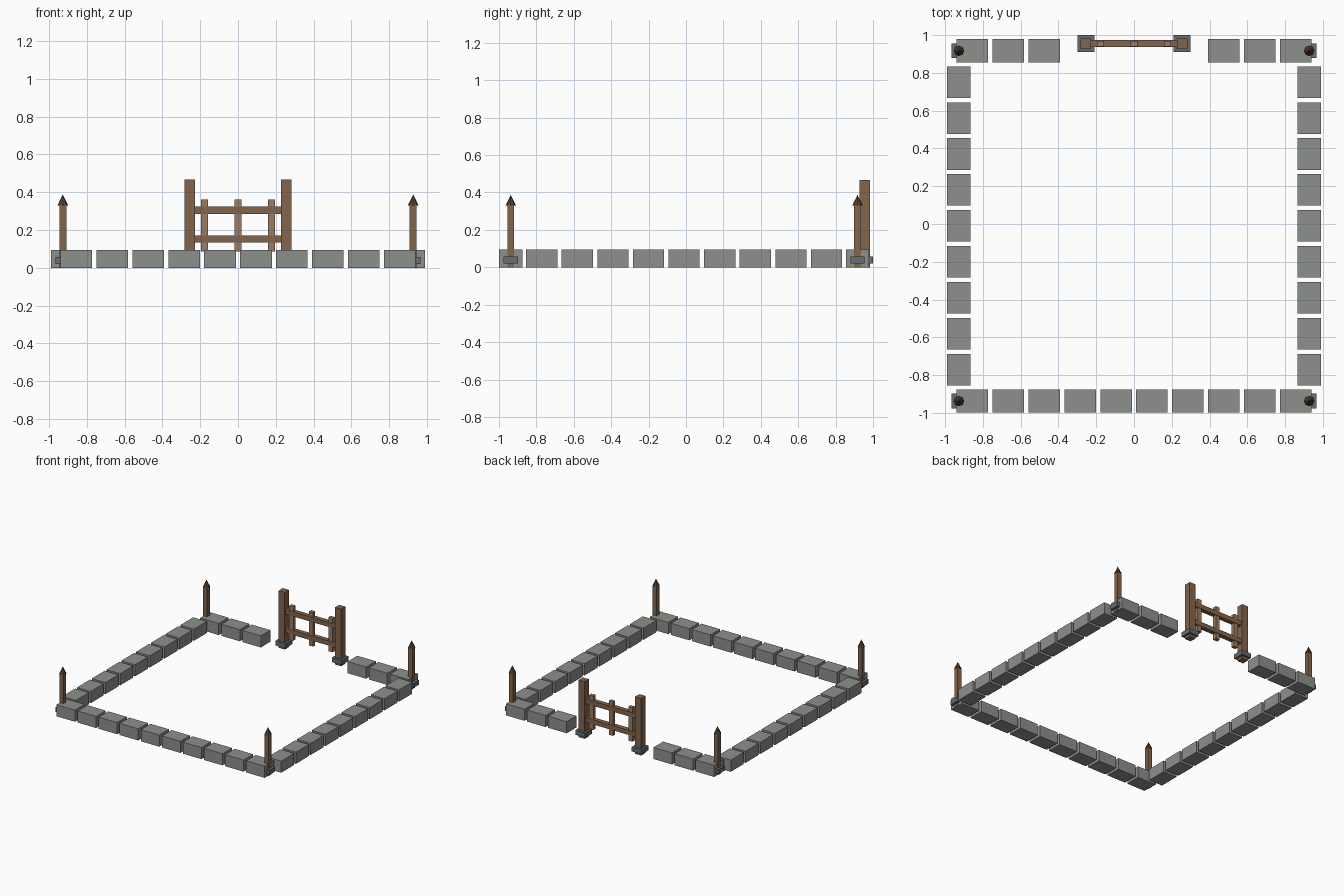
import bpy

if "Cube" in bpy.data.objects:
    bpy.data.objects.remove(bpy.data.objects["Cube"])

YC = -0.01      # centre of the stone ring
R = 0.927       # distance of stone rows from the centre
PITCH = 0.1903  # stone spacing


def material(name, rgb):
    m = bpy.data.materials.new(name)
    m.diffuse_color = (*rgb, 1)
    m.use_nodes = True
    m.node_tree.nodes["Principled BSDF"].inputs["Base Color"].default_value = m.diffuse_color
    return m


STONE = material("stone_grey", (0.27, 0.28, 0.27))
FOOTING = material("footing_grey", (0.13, 0.15, 0.16))
WOOD = material("wood_brown", (0.23, 0.13, 0.075))
LIGHT = material("wood_light", (0.33, 0.20, 0.12))
DARK = material("wood_dark", (0.10, 0.055, 0.03))


def box(name, x, y, z0, z1, sx, sy, mat):
    bpy.ops.mesh.primitive_cube_add(size=1, location=(x, y, (z0 + z1) / 2))
    o = bpy.context.object
    o.name = name
    o.scale = (sx, sy, z1 - z0)
    bpy.ops.object.transform_apply(location=False, rotation=False, scale=True)
    o.data.materials.append(mat)
    return o


# Front and back stone rows; the back row leaves an opening for the gate
for i in range(10):
    x = (i - 4.5) * PITCH
    box("front_stone", x, YC - R, 0, 0.095, 0.167, 0.124, STONE)
    if i < 3 or i > 6:
        box("back_stone", x, YC + R, 0, 0.095, 0.167, 0.124, STONE)

# Left and right stone rows
for sx in (-1, 1):
    for i in range(9):
        box("side_stone", sx * R, YC + (i - 4) * PITCH, 0, 0.095, 0.124, 0.167, STONE)

# Corner stakes with footing and pointed cap
for sx in (-1, 1):
    for sy in (-1, 1):
        x, y = sx * R, YC + sy * R
        box("corner_footing", x, y, 0.021, 0.058, 0.077, 0.077, FOOTING)
        box("corner_post", x, y, 0, 0.335, 0.037, 0.037, WOOD)
        bpy.ops.mesh.primitive_cone_add(vertices=8, radius1=0.028, radius2=0,
                                        depth=0.058, location=(x, y, 0.359))
        cap = bpy.context.object
        cap.name = "corner_post_point"
        cap.data.materials.append(DARK)

# Gate posts and footings
GY = 0.955
for sx in (-1, 1):
    box("gate_footing", sx * 0.255, GY, 0.021, 0.058, 0.09, 0.09, FOOTING)
    box("gate_post", sx * 0.255, GY, 0, 0.466, 0.055, 0.055, WOOD)

# Gate rails and pickets
for z in (0.152, 0.304):
    box("gate_rail", 0, GY, z - 0.019, z + 0.019, 0.47, 0.037, WOOD)
for x in (-0.177, 0, 0.177):
    box("gate_picket", x, GY, 0.085, 0.362, 0.037, 0.03, LIGHT)
